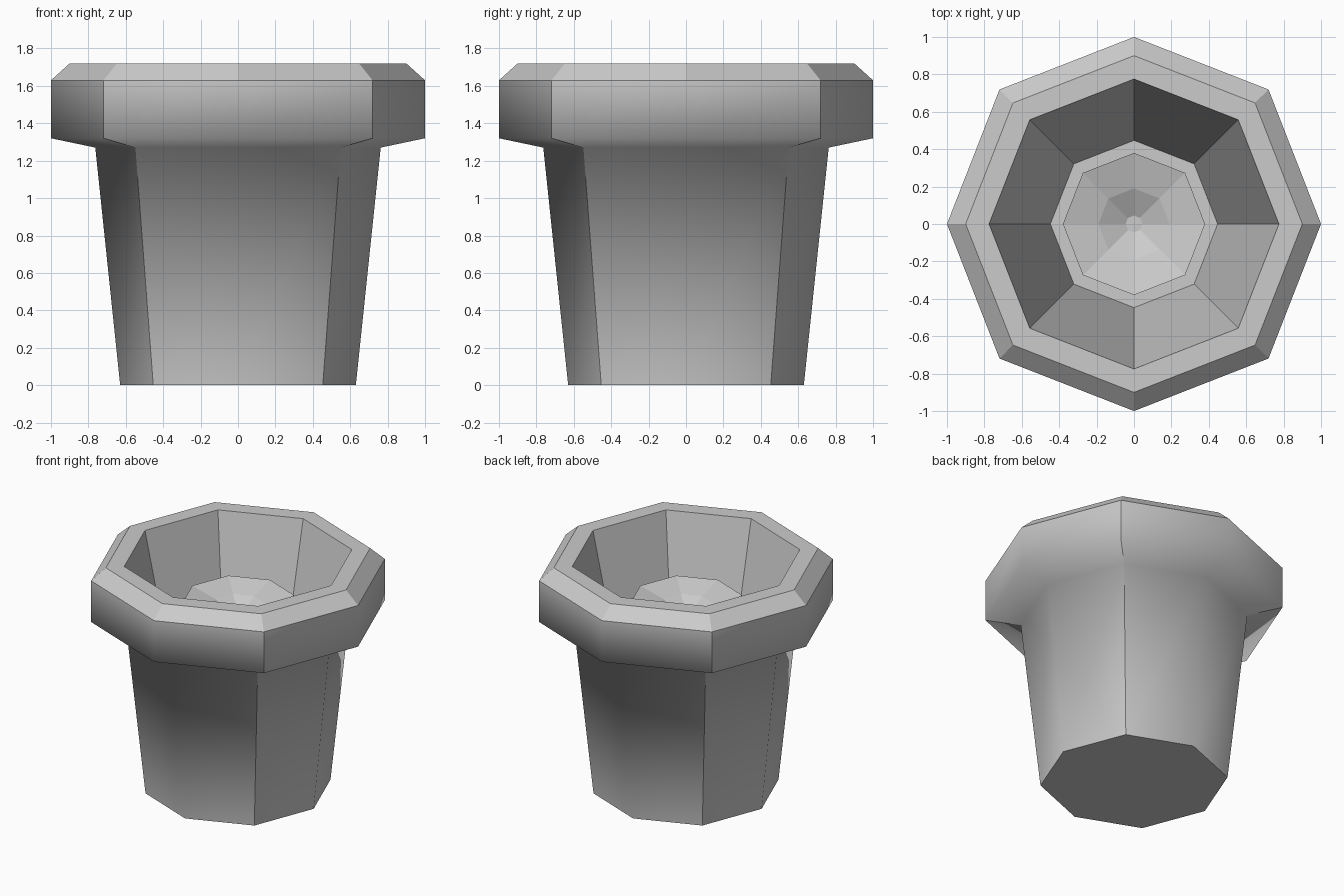
import bpy, bmesh, math

if "Cube" in bpy.data.objects:
    bpy.data.objects.remove(bpy.data.objects["Cube"])

DIAG = 1.017  # diagonal corners sit slightly further out than the axis corners


def lathe(name, profile, smooth_segments=(), cap_start=True, cap_end=True):
    """Sweep a (radius, z) profile round eight corners."""
    bm = bmesh.new()
    rings = []
    for r, z in profile:
        ring = []
        for i in range(8):
            a = math.radians(45 * i)
            k = r * (DIAG if i % 2 else 1.0)
            ring.append(bm.verts.new((k * math.cos(a), k * math.sin(a), z)))
        rings.append(ring)
    for s in range(len(rings) - 1):
        lo, hi = rings[s], rings[s + 1]
        for i in range(8):
            j = (i + 1) % 8
            f = bm.faces.new((lo[i], lo[j], hi[j], hi[i]))
            f.smooth = s in smooth_segments
    if cap_start:
        bm.faces.new(rings[0][::-1])
    if cap_end:
        bm.faces.new(rings[-1])
    bmesh.ops.recalc_face_normals(bm, faces=bm.faces)
    # keep diagonal corners and borders of the smooth area crisp
    for e in bm.edges:
        v, w = e.verts
        diagonal = all(abs(abs(p.co.x) - abs(p.co.y)) < 1e-4 for p in (v, w))
        e.smooth = all(f.smooth for f in e.link_faces) and not diagonal
    mesh = bpy.data.meshes.new(name)
    bm.to_mesh(mesh)
    bm.free()
    obj = bpy.data.objects.new(name, mesh)
    bpy.context.collection.objects.link(obj)
    return obj


# Pot: tapered body, overhanging collar, chamfered rim, deep hollow
lathe("pot", [(0.63, 0), (0.763, 1.27), (1.0, 1.32), (1.0, 1.63),
              (0.9, 1.72), (0.775, 1.72), (0.447, 0.25)],
      smooth_segments=(0, 1, 2))

# Central post with a shallow dished top
lathe("inner_post", [(0.33, 0.25), (0.38, 1.41), (0.19, 1.36), (0.045, 1.29)],
      cap_start=False)
